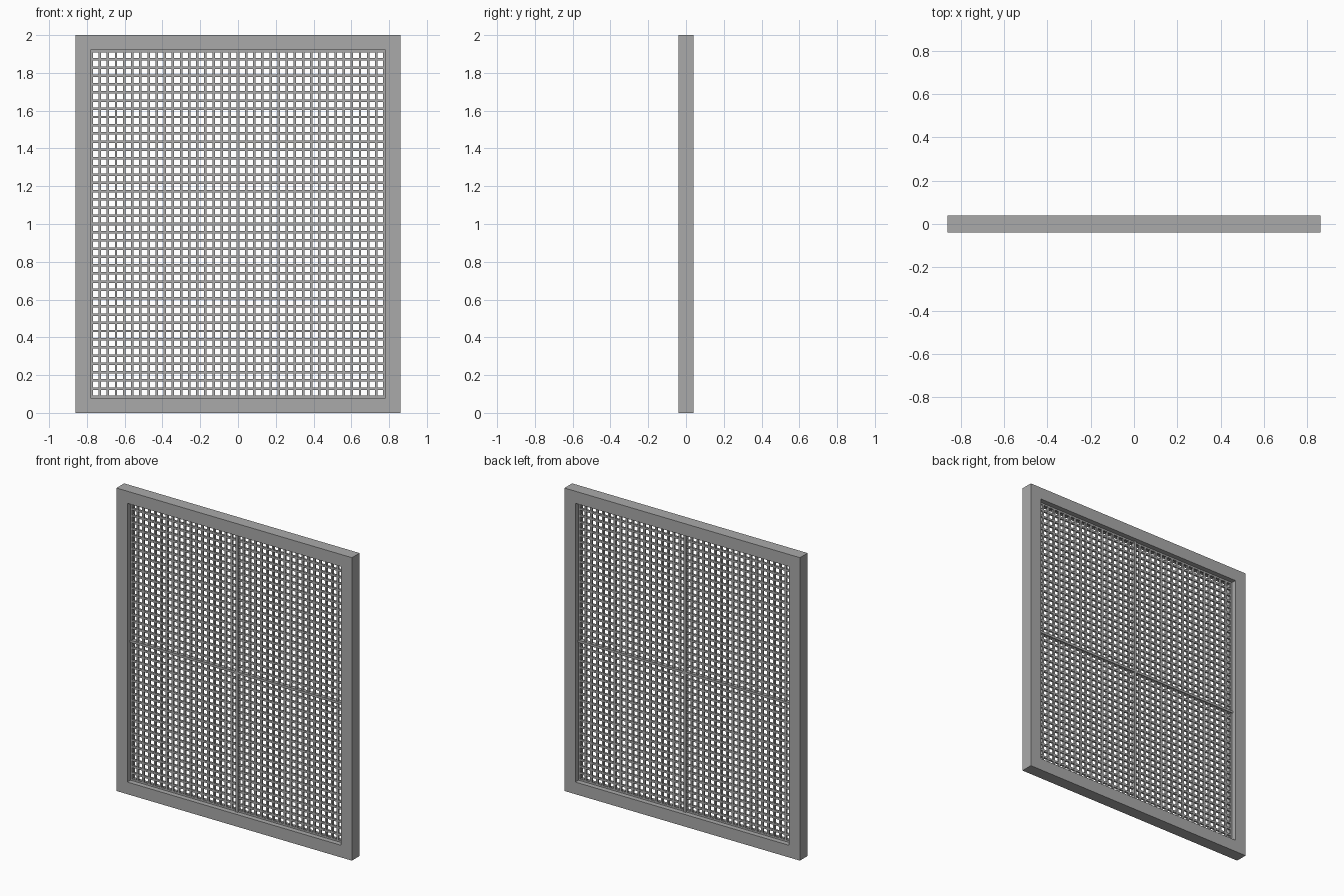
import bpy, bmesh

if "Cube" in bpy.data.objects:
    bpy.data.objects.remove(bpy.data.objects["Cube"])

mat = bpy.data.materials.new("metal_grey")
mat.diffuse_color = (0.4, 0.4, 0.4, 1)
mat.use_nodes = True
mat.node_tree.nodes["Principled BSDF"].inputs["Base Color"].default_value = mat.diffuse_color

W, H, T, D = 0.86, 2.0, 0.08, 0.04   # half width, height, border, half depth


def add_box(bm, x0, x1, y0, y1, z0, z1):
    r = bmesh.ops.create_cube(bm, size=1)
    for v in r["verts"]:
        v.co = (x1 if v.co.x > 0 else x0, y1 if v.co.y > 0 else y0,
                z1 if v.co.z > 0 else z0)


def finish(bm, name):
    bmesh.ops.recalc_face_normals(bm, faces=bm.faces)
    me = bpy.data.meshes.new(name)
    bm.to_mesh(me)
    bm.free()
    me.materials.append(mat)
    ob = bpy.data.objects.new(name, me)
    bpy.context.collection.objects.link(ob)
    return ob


# outer frame: rectangular ring extruded in depth
bm = bmesh.new()


def ring(x, z0, z1, y):
    return [bm.verts.new(p) for p in ((-x, y, z0), (x, y, z0), (x, y, z1), (-x, y, z1))]


loops = [ring(W, 0, H, -D), ring(W, 0, H, D),
         ring(W - T, T, H - T, D), ring(W - T, T, H - T, -D)]
for k in range(4):
    a, b = loops[k], loops[(k + 1) % 4]
    for i in range(4):
        j = (i + 1) % 4
        bm.faces.new((a[i], a[j], b[j], b[i]))
finish(bm, "outer_frame")

# mesh wires, in both directions
R = 0.0065
NX, NZ = 18, 21                      # wires each side of the centre
PX, PZ = 0.775 / NX, 0.915 / NZ
bm = bmesh.new()
for i in range(-NX, NX + 1):
    if i:
        add_box(bm, i * PX - R, i * PX + R, -R, R, T, H - T)
finish(bm, "vertical_wires")
bm = bmesh.new()
for i in range(-NZ, NZ + 1):
    if i:
        add_box(bm, T - W, W - T, -R, R, 1 + i * PZ - R, 1 + i * PZ + R)
finish(bm, "horizontal_wires")

# deeper centre bars
B = 0.008
bm = bmesh.new()
add_box(bm, -B, B, -0.014, 0.014, T, H - T)
finish(bm, "vertical_centre_bar")
bm = bmesh.new()
add_box(bm, T - W, W - T, -0.014, 0.014, 1 - B, 1 + B)
finish(bm, "horizontal_centre_bar")
